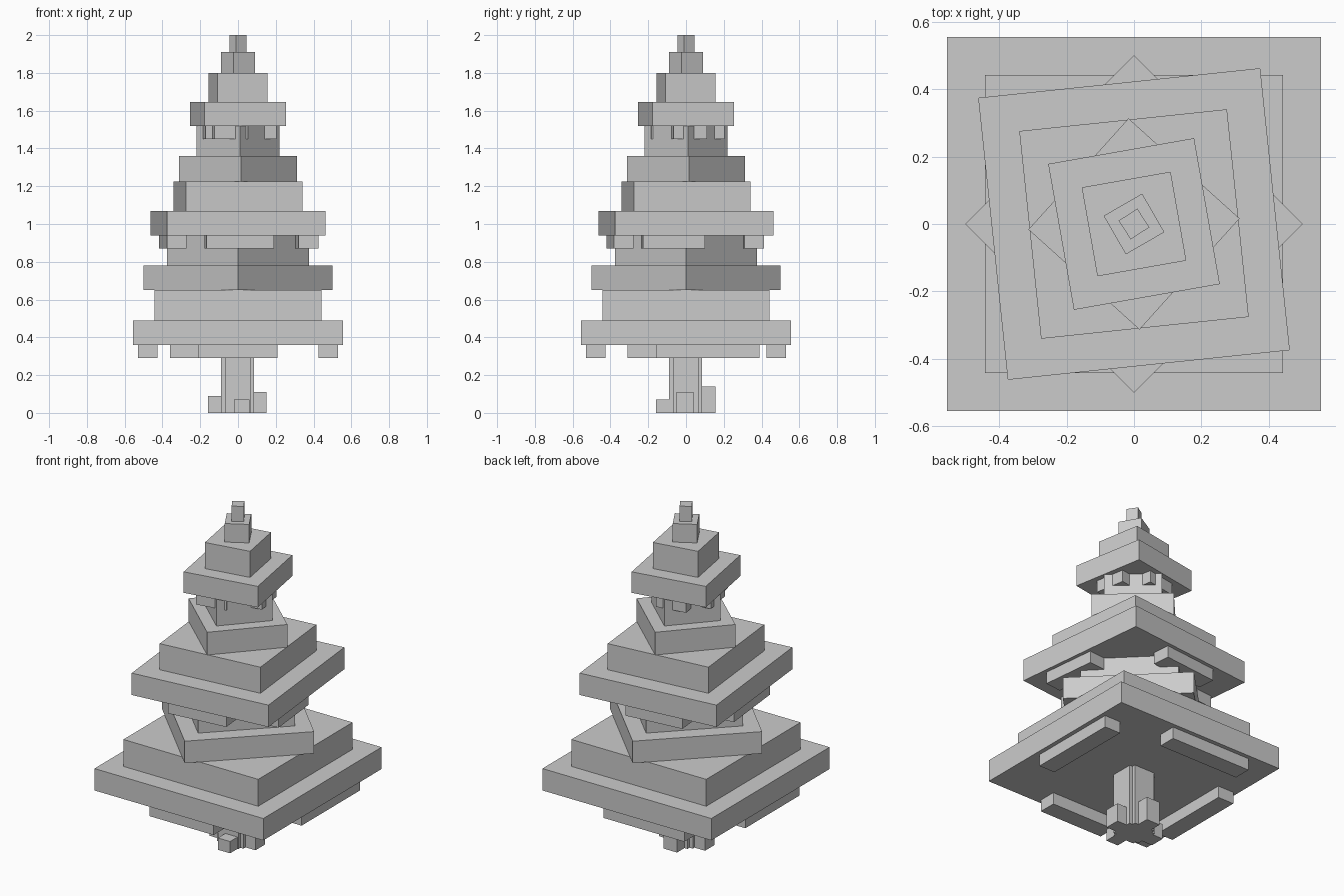
import bpy
from math import radians
from mathutils import Matrix

cube = bpy.data.objects.get("Cube")
if cube:
    bpy.data.objects.remove(cube)

grey = bpy.data.materials.new("plain grey")
grey.use_nodes = True
colour = (0.6, 0.6, 0.6, 1)
grey.diffuse_color = colour
grey.node_tree.nodes["Principled BSDF"].inputs["Base Color"].default_value = colour


def box(name, x, y, z, turn=0):
    """Box from (min, max) ranges, turned in degrees about the tree's axis."""
    bpy.ops.mesh.primitive_cube_add(size=1)
    ob = bpy.context.object
    ob.name = name
    size = [r[1] - r[0] for r in (x, y, z)]
    mid = [(r[0] + r[1]) / 2 for r in (x, y, z)]
    ob.data.transform(Matrix.Rotation(radians(turn), 4, "Z")
                      @ Matrix.Translation(mid) @ Matrix.Diagonal((*size, 1)))
    ob.data.materials.append(grey)


def slab(name, half, z, turn):
    box(name, (-half, half), (-half, half), z, turn)


def fringe(name, outer, thick, z, turn, front, back, left, right):
    """Four bars hanging below a slab, each with its own span along the edge."""
    near, far = (-outer, thick - outer), (outer - thick, outer)
    box(name + "_front", front, near, z, turn)
    box(name + "_back", back, far, z, turn)
    box(name + "_left", far, left, z, turn)
    box(name + "_right", near, right, z, turn)


# Trunk with notched corners
box("trunk_wide", (-0.09, 0.085), (-0.07, 0.065), (0, 0.37))
box("trunk_deep", (-0.07, 0.065), (-0.09, 0.085), (0, 0.37))

# Roots
box("root_front", (-0.02, 0.06), (-0.16, -0.08), (0, 0.07))
box("root_back", (-0.05, 0.04), (0.08, 0.155), (0, 0.14))
box("root_left", (0.08, 0.15), (-0.05, 0.04), (0, 0.11))
box("root_right", (-0.16, -0.08), (-0.04, 0.05), (0, 0.09))

# Foliage tiers: half width, top height, turn
tiers = [(0.555, 0.49, 0), (0.443, 0.65, 0), (0.354, 0.78, 45), (0.265, 0.94, 45),
         (0.421, 1.07, 6), (0.31, 1.225, 6), (0.222, 1.36, 48), (0.155, 1.52, 48),
         (0.22, 1.645, 10), (0.134, 1.80, 10), (0.066, 1.91, 30), (0.033, 2.0, 33)]
base = 0.36
for i, (half, top, turn) in enumerate(tiers):
    slab(f"foliage_tier_{i + 1}", half, (base, top), turn)
    base = top

# Hanging foliage under the three widest tiers
fringe("lower_fringe", 0.53, 0.105, (0.29, 0.36), 0,
       (-0.21, 0.21), (-0.36, 0.17), (-0.16, 0.39), (-0.31, 0.2))
fringe("middle_fringe", 0.40, 0.105, (0.87, 0.94), 6,
       (-0.21, 0.15), (-0.2, 0.15), (-0.27, 0.06), (-0.21, 0.19))
fringe("upper_fringe", 0.19, 0.08, (1.45, 1.52), 10,
       (-0.16, 0.02), (-0.09, 0.09), (-0.1, 0.08), (-0.09, 0.09))
